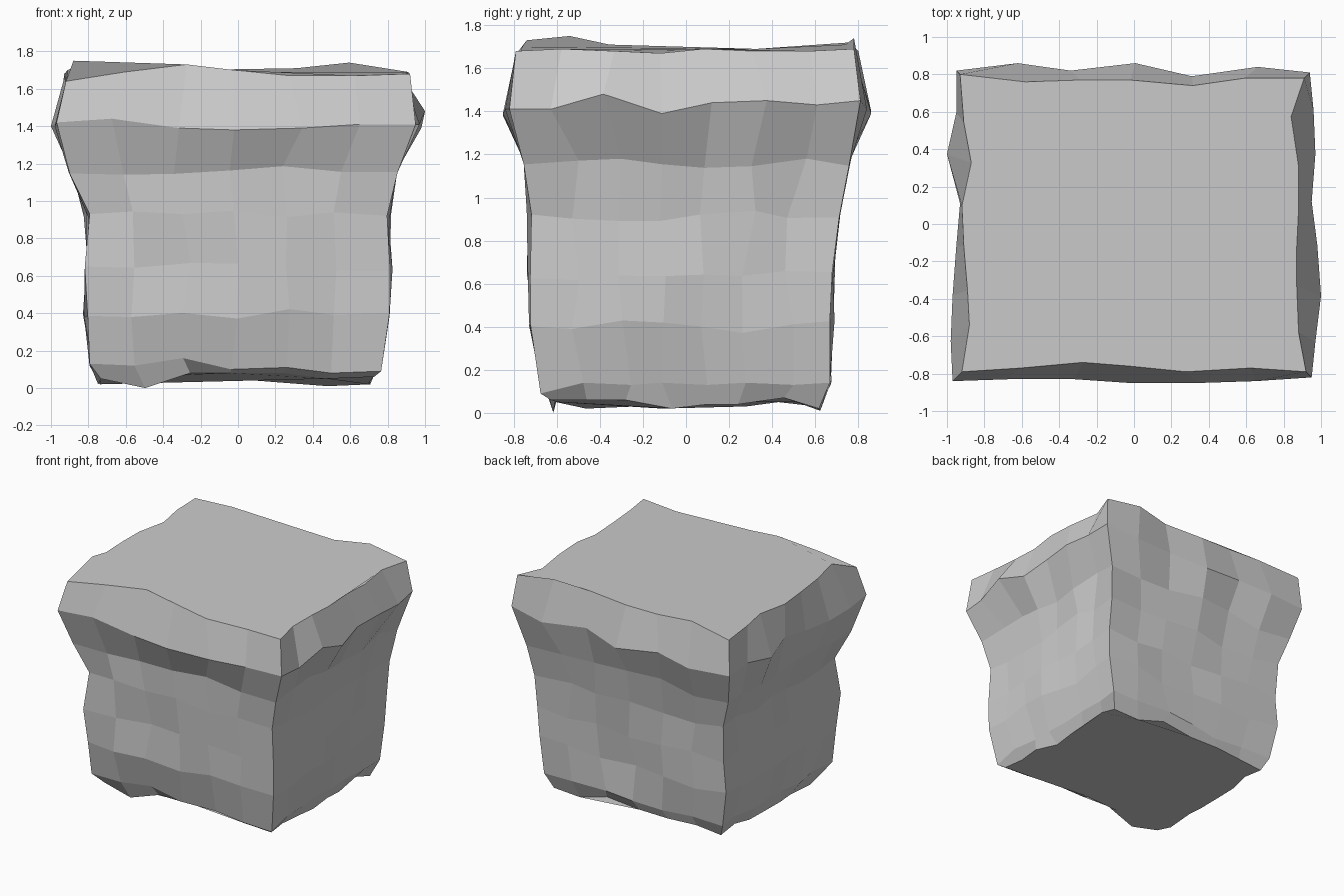
import bpy
import bmesh
import random

random.seed(7)

cube = bpy.data.objects.get("Cube")
if cube:
    bpy.data.objects.remove(cube, do_unlink=True)

FRONT_COLUMNS = 6
SIDE_COLUMNS = 7

# Rings from base to top: height, left x, right x, front y, back y
rings = [
    (0.00, -0.74, 0.71, -0.61, 0.62),
    (0.13, -0.78, 0.75, -0.66, 0.66),
    (0.40, -0.81, 0.80, -0.71, 0.67),
    (0.64, -0.80, 0.81, -0.72, 0.68),
    (0.92, -0.81, 0.80, -0.72, 0.70),
    (1.16, -0.89, 0.84, -0.74, 0.75),
    (1.41, -0.97, 0.97, -0.84, 0.84),
    (1.68, -0.90, 0.90, -0.77, 0.77),
]

# Chipped edges in hundredths, anticlockwise from the front corner at -x
base_lift = [5, 0, 8, 8, 8, 5, 6, 6, 6, 2, 4, 4, 7,
             2, 1, 8, 5, 5, 5, 3, 5, 3, 3, 2, 3, 2]
foot_lift = [0, -1, 3, -3, -2, -5, -4, 1, 0, 1, 0, 1, 0,
             1, 1, 2, 0, -2, 0, 0, 1, -1, 1, 0, -1, 1]
rim_lift = [1, 3, -2, -3, -2, 0, 0, 0, 7, -2, 3, 4, 2,
            4, 0, 3, -2, 2, -1, 0, 2, -1, 3, 0, -2, -1]
rim_push = [0, -1, -1, 1, 1, 0, -2, 0, 3, 1, -2, 0, -1,
            -3, 0, -5, 2, -2, 2, -2, -2, 3, -4, -2, 0, 1]
top_lift = [-4, 1, 5, 2, -1, -1, 0, 1, 0, -1, 1, 0, 0,
            1, 6, 3, 2, 2, 4, 0, 1, 1, 1, 2, 3, 7]
top_push = [2, 0, -3, -1, 2, 0, 2, -2, -3, -3, -2, -2, -6,
            1, 1, -3, 0, 0, -1, 3, 1, -3, 2, 1, -1, -2]

lifts = {0: base_lift, 1: foot_lift, 6: rim_lift, 7: top_lift}
pushes = {6: rim_push, 7: top_push}


def jitter(amount):
    return random.uniform(-amount, amount)


def ring_points(left, right, front, back):
    """Rectangle outline as (x, y, outward x, outward y)."""
    corners = [(left, front), (right, front), (right, back), (left, back)]
    normals = [(0, -1), (1, 0), (0, 1), (-1, 0)]
    points = []
    for side in range(4):
        (ax, ay), (bx, by) = corners[side], corners[(side + 1) % 4]
        columns = SIDE_COLUMNS if side % 2 else FRONT_COLUMNS
        for step in range(columns):
            t = step / columns
            nx, ny = normals[side]
            if step == 0:
                # Corners move along both neighbouring sides
                px, py = normals[side - 1]
                nx, ny = nx + px, ny + py
            points.append((ax + (bx - ax) * t, ay + (by - ay) * t, nx, ny))
    return points


def build_block():
    bm = bmesh.new()
    loops = []
    for level, (height, *sides) in enumerate(rings):
        loop = []
        for i, (x, y, nx, ny) in enumerate(ring_points(*sides)):
            push, lift = jitter(0.02), jitter(0.03)
            if level in lifts:
                lift = lifts[level][i] / 100
            if level in pushes:
                push = pushes[level][i] / 100
            # Slide along the side so the columns are uneven
            slide = jitter(0.03) if abs(nx) + abs(ny) == 1 else 0
            loop.append(bm.verts.new((x + nx * push - ny * slide,
                                      y + ny * push + nx * slide,
                                      height + lift)))
        loops.append(loop)

    # Walls between rings
    for lower, upper in zip(loops, loops[1:]):
        for i in range(len(lower)):
            j = (i + 1) % len(lower)
            bm.faces.new((lower[i], lower[j], upper[j], upper[i]))

    # Single faces close the base and the top
    bm.faces.new(list(reversed(loops[0])))
    bm.faces.new(loops[-1])

    mesh = bpy.data.meshes.new("stone_block")
    bm.to_mesh(mesh)
    bm.free()
    block = bpy.data.objects.new("stone_block", mesh)
    bpy.context.collection.objects.link(block)
    return block


def flat_material(name, colour):
    mat = bpy.data.materials.new(name)
    mat.use_nodes = True
    mat.diffuse_color = colour
    mat.node_tree.nodes["Principled BSDF"].inputs["Base Color"].default_value = colour
    return mat


stone_block = build_block()
stone_block.data.materials.append(flat_material("grey_stone", (0.6, 0.6, 0.6, 1)))
